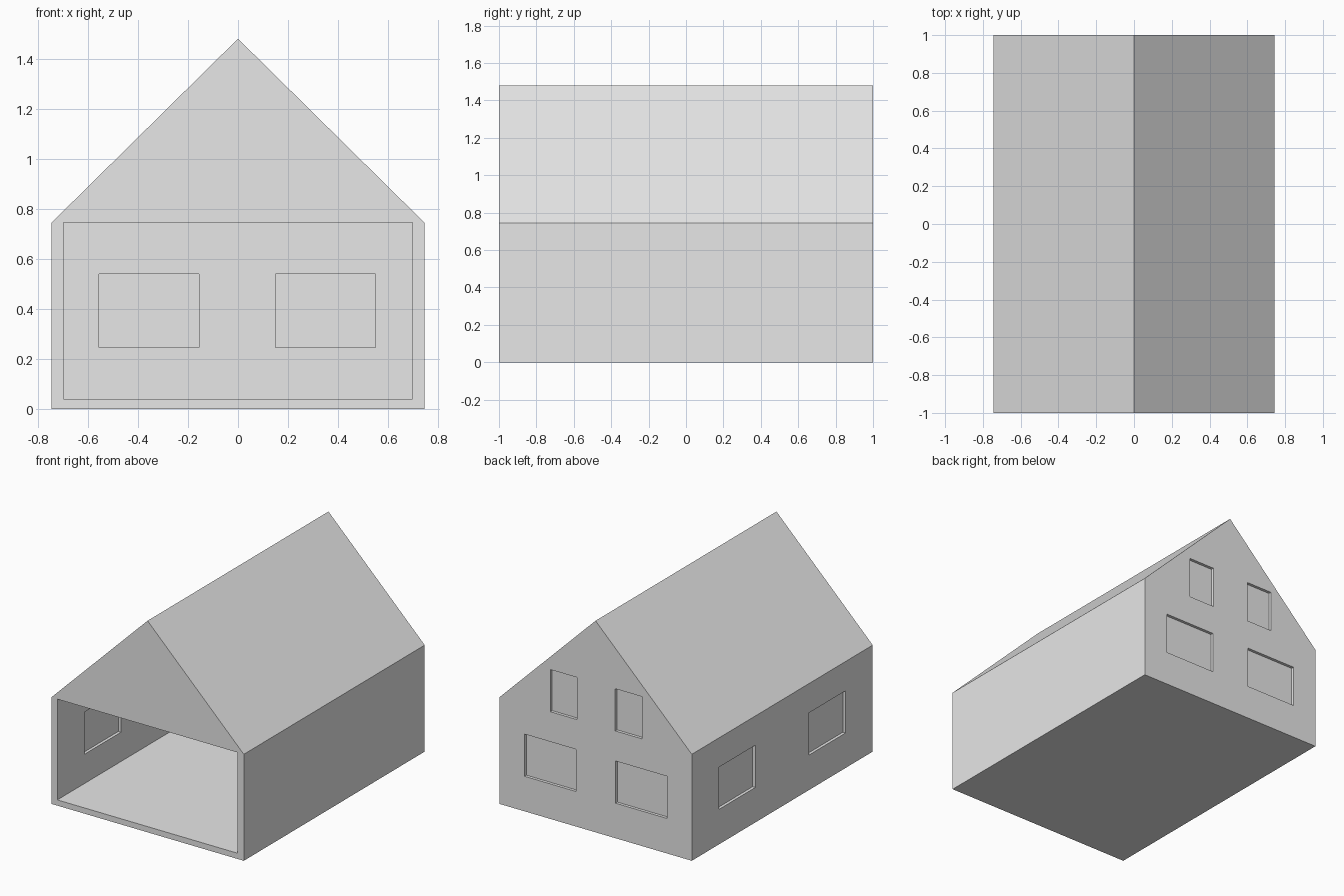
import bpy
import bmesh

old = bpy.data.objects.get("Cube")
if old:
    bpy.data.objects.remove(old, do_unlink=True)

# Overall sizes
HALF_W, HALF_L, EAVE, RIDGE = 0.745, 1.0, 0.745, 1.48
WALL, FLOOR = 0.047, 0.04
IN_W, IN_L = HALF_W - WALL, HALF_L - WALL

grey = bpy.data.materials.new("plain_grey")
grey.use_nodes = True
grey.diffuse_color = (0.8, 0.8, 0.8, 1)
grey.node_tree.nodes["Principled BSDF"].inputs["Base Color"].default_value = grey.diffuse_color


def prism(name, profile, y0, y1):
    """Extrude an x-z outline along y."""
    bm = bmesh.new()
    face = bm.faces.new([bm.verts.new((x, y0, z)) for x, z in profile])
    new = bmesh.ops.extrude_face_region(bm, geom=[face])["geom"]
    bmesh.ops.translate(bm, vec=(0, y1 - y0, 0),
                        verts=[v for v in new if isinstance(v, bmesh.types.BMVert)])
    bmesh.ops.recalc_face_normals(bm, faces=bm.faces)
    mesh = bpy.data.meshes.new(name)
    bm.to_mesh(mesh)
    bm.free()
    mesh.materials.append(grey)
    obj = bpy.data.objects.new(name, mesh)
    bpy.context.collection.objects.link(obj)
    return obj


def box(name, xs, ys, zs):
    (x0, x1), (z0, z1) = xs, zs
    return prism(name, [(x0, z0), (x1, z0), (x1, z1), (x0, z1)], *ys)


def gable(half, base, eave, ridge):
    return [(-half, base), (half, base), (half, eave), (0, ridge), (-half, eave)]


def cut(target, cutter):
    """Subtract the cutter and throw it away."""
    cutter.hide_render = True
    mod = target.modifiers.new("cut", "BOOLEAN")
    mod.operation, mod.solver, mod.object = "DIFFERENCE", "EXACT", cutter
    bpy.context.view_layer.objects.active = target
    bpy.ops.object.modifier_apply(modifier=mod.name)
    bpy.data.objects.remove(cutter, do_unlink=True)


# House shell with hollow inside, open up to the roof
house = prism("house_shell", gable(HALF_W, 0, EAVE, RIDGE), -HALF_L, HALF_L)
cut(house, prism("cavity", gable(IN_W, FLOOR, EAVE, RIDGE - 0.068), -IN_L, IN_L))

# Wide front opening below the gable
cut(house, box("opening", (-IN_W, IN_W), (-HALF_L - 0.1, -IN_L + 0.1), (FLOOR, EAVE)))

# Windows: through cut in the wall, thin pane in the middle of its thickness
LOWER, UPPER = (0.245, 0.54), (0.75, 1.045)
MID, THIN = WALL / 2, 0.003

back_windows = [
    ("back_lower_left", (0.15, 0.55), LOWER),
    ("back_lower_right", (-0.555, -0.155), LOWER),
    ("back_upper_left", (0.145, 0.35), UPPER),
    ("back_upper_right", (-0.358, -0.152), UPPER),
]
for name, xs, zs in back_windows:
    cut(house, box("hole", xs, (IN_L - 0.02, HALF_L + 0.02), zs))
    y = HALF_L - MID
    box(name + "_pane", xs, (y - THIN, y + THIN), zs)

side_windows = [("side_rear", (0.297, 0.7)), ("side_front", (-0.7, -0.297))]
for name, ys in side_windows:
    cut(house, box("hole", (-HALF_W - 0.02, -IN_W + 0.02), ys, LOWER))
    x = -HALF_W + MID
    box(name + "_pane", (x - THIN, x + THIN), ys, LOWER)
